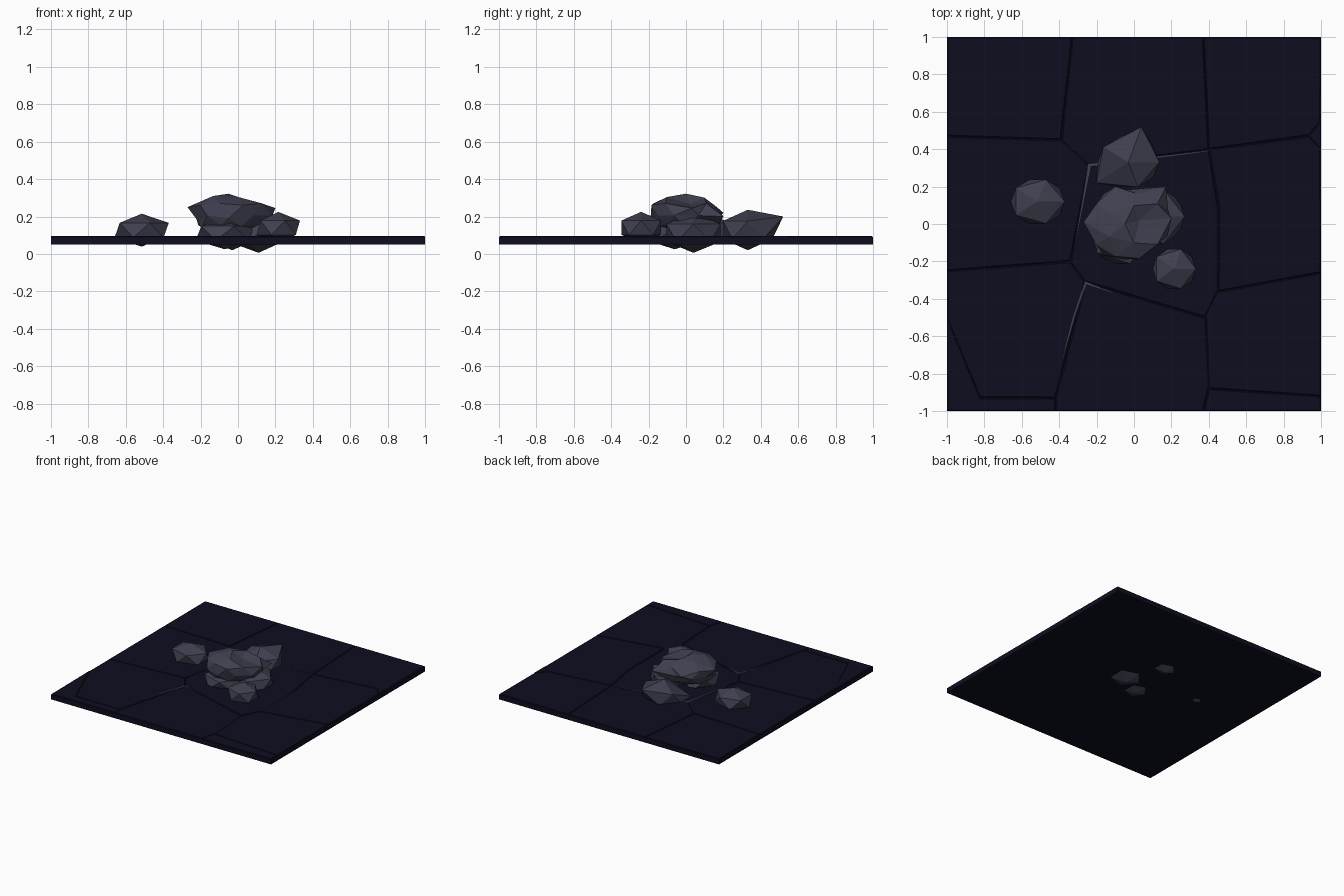
import bpy, bmesh, random
from mathutils import Vector

if "Cube" in bpy.data.objects:
    bpy.data.objects.remove(bpy.data.objects["Cube"])


def material(name, rgb):
    m = bpy.data.materials.new(name)
    m.diffuse_color = (*rgb, 1)
    m.use_nodes = True
    m.node_tree.nodes["Principled BSDF"].inputs["Base Color"].default_value = m.diffuse_color
    return m


FLOOR = material("dark navy stone", (0.0042, 0.0040, 0.0145))
ROCK = material("slate grey", (0.050, 0.050, 0.080))


def finish(bm, name, mat):
    bmesh.ops.recalc_face_normals(bm, faces=bm.faces)
    me = bpy.data.meshes.new(name)
    bm.to_mesh(me)
    bm.free()
    me.materials.append(mat)
    ob = bpy.data.objects.new(name, me)
    bpy.context.collection.objects.link(ob)
    return ob


# Floor slab: irregular flagstones sharing corner points, with shallow joints
P = dict(a=(-1, 1), A=(-.33, 1), D=(.37, 1), b=(1, 1), G=(1, .55), W=(1, .40),
         N=(1, -.26), V=(1, -.92), c=(1, -1), U=(.37, -1), Q=(-.42, -1), d=(-1, -1),
         S=(-1, -.5), J=(-1, -.25), C=(-1, .47), B=(-.39, .45), E=(.40, .40),
         F=(.93, .47), H=(-.24, .31), I=(-.34, -.20), K=(-.26, -.31), L=(.38, -.50),
         M=(.45, -.36), O=(.45, .10), R=(-.82, -.93), T=(.40, -.88), X=(-.42, -.93))
TILES = ["aCBA", "ABHED", "DEFGb", "CJIHB", "HIKLMOE", "EOMNWF", "FWG",
         "JSRXKI", "SdQXR", "KXQUTL", "LTVNM", "TUcV"]
bm = bmesh.new()
corner = {k: bm.verts.new((x, y, .05)) for k, (x, y) in P.items()}
for t in TILES:
    bm.faces.new([corner[k] for k in t])
bmesh.ops.recalc_face_normals(bm, faces=bm.faces)
ext = bmesh.ops.extrude_face_region(bm, geom=bm.faces[:], use_keep_orig=True)["geom"]
bmesh.ops.translate(bm, vec=(0, 0, .040),
                    verts=[g for g in ext if isinstance(g, bmesh.types.BMVert)])
bm.normal_update()
top = [f for f in bm.faces if all(v.co.z > .08 for v in f.verts)]
inner = bmesh.ops.inset_individual(bm, faces=top, thickness=.008)
for v in {v for f in top for v in f.verts}:
    v.co.z = .095
finish(bm, "stone_floor", FLOOR)


# Tapered pale cracks lying along some joints
def crack(name, outline):
    bm = bmesh.new()
    f = bm.faces.new([bm.verts.new((x, y, .090)) for x, y in outline])
    g = bmesh.ops.extrude_face_region(bm, geom=[f], use_keep_orig=True)["geom"]
    bmesh.ops.translate(bm, vec=(0, 0, .007),
                        verts=[v for v in g if isinstance(v, bmesh.types.BMVert)])
    finish(bm, name, ROCK)


crack("back_crack", [(.41, .395), (-.245, .32), (-.325, -.16), (-.232, .307), (.39, .388)])
crack("front_crack", [(-.385, -.73), (-.33, -.51), (-.262, -.305), (-.10, -.372),
                      (-.255, -.322), (-.32, -.51)])


# Faceted boulders; pulls moves the vertex nearest each target onto it
def boulder(name, loc, size, subdiv=1, jitter=0, seed=1, pulls=()):
    rng = random.Random(seed)
    bm = bmesh.new()
    bmesh.ops.create_icosphere(bm, subdivisions=subdiv, radius=1)
    for v in bm.verts:
        k = 1 + rng.uniform(-jitter, jitter)
        v.co = Vector(loc) + Vector([c * s * k for c, s in zip(v.co, size)])
    for p in pulls:
        p = Vector(p)
        min(bm.verts, key=lambda v: (v.co - p).length).co = p
    finish(bm, name, ROCK)


boulder("main_boulder", (-.035, 0, .205), (.215, .20, .115), 2, .10, 4,
        [(-.27, .01, .25), (.20, .03, .245), (-.05, 0, .322), (.03, .02, .268),
         (-.05, -.19, .19), (.17, .20, .20), (-.21, -.05, .17), (-.10, .20, .22)])
boulder("back_boulder", (-.03, .33, .128), (.185, .155, .108),
        pulls=[(.04, .52, .20), (-.20, .22, .10)])
boulder("right_boulder", (.11, .04, .113), (.18, .17, .107))
boulder("front_boulder", (-.07, -.06, .11), (.175, .178, .085))
boulder("small_front_boulder", (.215, -.24, .14), (.13, .124, .085))
boulder("left_boulder", (-.515, .12, .127), (.162, .138, .088))
